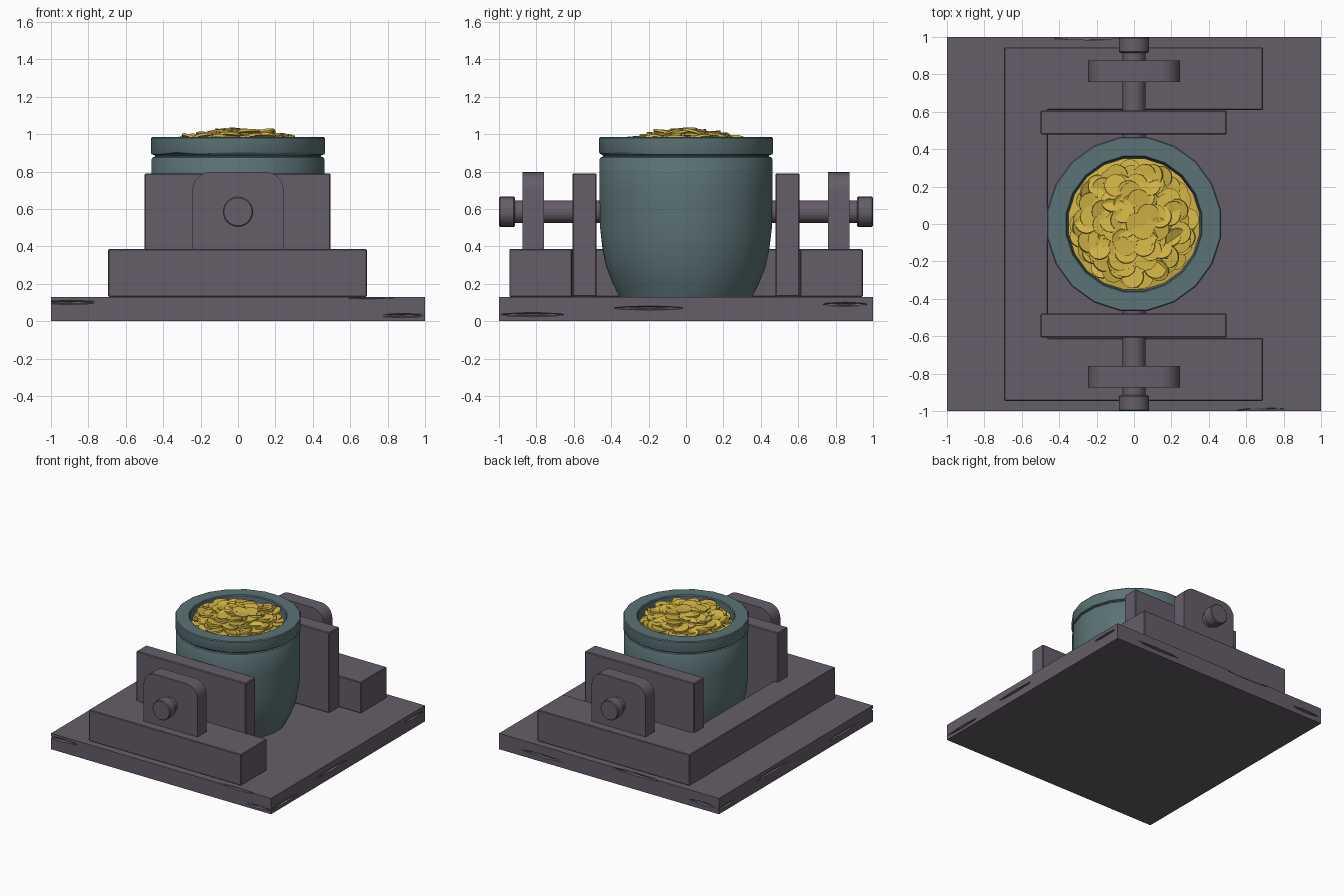
import bpy, bmesh, math, random
from mathutils import Matrix, Vector, Euler

if "Cube" in bpy.data.objects:
    bpy.data.objects.remove(bpy.data.objects["Cube"])

random.seed(7)


def material(name, r, g, b):
    m = bpy.data.materials.new(name)
    m.diffuse_color = (r, g, b, 1)
    m.use_nodes = True
    m.node_tree.nodes["Principled BSDF"].inputs["Base Color"].default_value = m.diffuse_color
    return m


STONE = material("stone", 0.13, 0.11, 0.14)
IRON = material("iron", 0.105, 0.17, 0.18)
GOLD = material("gold", 0.65, 0.46, 0.06)


def finish(name, bm, mat, smooth=None, bevel=0):
    bmesh.ops.recalc_face_normals(bm, faces=bm.faces)
    me = bpy.data.meshes.new(name)
    bm.to_mesh(me)
    bm.free()
    ob = bpy.data.objects.new(name, me)
    bpy.context.collection.objects.link(ob)
    me.materials.append(mat)
    if bevel:
        mod = ob.modifiers.new("bevel", 'BEVEL')
        mod.width, mod.segments = bevel, 1
    if smooth:
        bpy.ops.object.select_all(action='DESELECT')
        ob.select_set(True)
        bpy.context.view_layer.objects.active = ob
        bpy.ops.object.shade_smooth_by_angle(angle=math.radians(smooth))
    return ob


def prism(name, points, direction, mat, **kw):
    """Extrude a planar outline along a direction."""
    bm = bmesh.new()
    face = bm.faces.new([bm.verts.new(p) for p in points])
    ext = bmesh.ops.extrude_face_region(bm, geom=[face])
    bmesh.ops.translate(bm, vec=direction,
                        verts=[v for v in ext['geom'] if isinstance(v, bmesh.types.BMVert)])
    return finish(name, bm, mat, **kw)


def box(name, x0, x1, y0, y1, z0, z1, **kw):
    pts = [(x0, y0, z0), (x1, y0, z0), (x1, y1, z0), (x0, y1, z0)]
    return prism(name, pts, (0, 0, z1 - z0), STONE, **kw)


def rod(name, r, y0, y1, bevel=0):
    bm = bmesh.new()
    mat = Matrix.Translation((0, (y0 + y1) / 2, 0.585)) @ Matrix.Rotation(math.pi / 2, 4, 'X')
    bmesh.ops.create_cone(bm, cap_ends=True, segments=24, radius1=r, radius2=r,
                          depth=abs(y1 - y0), matrix=mat)
    return finish(name, bm, STONE, smooth=35, bevel=bevel)


# base slab with chipped edges
slab = box("base_slab", -1, 1, -1, 1, 0, 0.13)
bm = bmesh.new()
chips = [(-0.9, -1, 0.1, 'x', 0.17), (0.88, -1, 0.03, 'x', 0.14), (0.7, -1, 0.13, 'x', 0.18),
         (1, -0.82, 0.035, 'y', 0.2), (1, -0.2, 0.07, 'y', 0.22), (1, 0.85, 0.09, 'y', 0.14),
         (-0.25, 1, 0.125, 'x', 0.24), (0.6, 1, 0.05, 'x', 0.22), (-0.85, 1, 0.05, 'x', 0.14),
         (-1, -0.6, 0.06, 'y', 0.2), (-1, 0.3, 0.09, 'y', 0.24), (-1, 0.9, 0.04, 'y', 0.13)]
for x, y, z, axis, length in chips:
    size = (length, 0.02, 0.012) if axis == 'x' else (0.02, length, 0.012)
    bmesh.ops.create_icosphere(bm, subdivisions=1, radius=1,
                               matrix=Matrix.Translation((x, y, z)) @ Matrix.Diagonal((*size, 1)))
cutter = finish("chip_cutter", bm, STONE)
cutter.hide_render = True
cutter.hide_set(True)
mod = slab.modifiers.new("chips", 'BOOLEAN')
mod.operation, mod.object, mod.solver = 'DIFFERENCE', cutter, 'EXACT'

# U-shaped step, open towards +x
U = [(-0.695, -0.945), (0.69, -0.945), (0.69, -0.61), (-0.46, -0.61),
     (-0.46, 0.61), (0.69, 0.61), (0.69, 0.945), (-0.695, 0.945)]
prism("step_frame", [(x, y, 0.13) for x, y in U], (0, 0, 0.255), STONE, bevel=0.005)

# side supports and pivots, front and back
for s, side in ((-1, "front"), (1, "back")):
    ya, yb = sorted((s * 0.478, s * 0.608))
    box(side + "_support_plate", -0.5, 0.495, ya, yb, 0.13, 0.79, bevel=0.006)
    w, top, r = 0.245, 0.797, 0.1
    outline = [(-w, 0.38), (w, 0.38)]
    for cx, start in ((w - r, 0), (r - w, 90)):
        for i in range(7):
            a = math.radians(start + i * 15)
            outline.append((cx + r * math.cos(a), top - r + r * math.sin(a)))
    prism(side + "_bracket", [(x, s * 0.76, z) for x, z in outline],
          (0, s * 0.115, 0), STONE, smooth=30)
    rod(side + "_axle", 0.061, s * 0.44, s * 0.93)
    rod(side + "_axle_cap", 0.081, s * 0.915, s * 1.0, bevel=0.006)

# pot: lathed profile with a grooved rim and hollow inside
PROFILE = [(0, 0.13), (0.36, 0.13), (0.40, 0.205), (0.432, 0.29), (0.453, 0.38), (0.465, 0.5),
           (0.468, 0.7), (0.467, 0.868), (0.462, 0.876), (0.45, 0.88), (0.45, 0.886),
           (0.468, 0.892), (0.471, 0.9), (0.471, 0.978), (0.465, 0.985), (0.368, 0.985),
           (0.362, 0.978), (0.358, 0.8), (0.34, 0.4), (0, 0.3)]
SIDES = 20
bm = bmesh.new()
rings = []
for i, (r, z) in enumerate(PROFILE):
    if r == 0:
        rings.append([bm.verts.new((0, 0, z))] * SIDES)
        continue
    ring = []
    for k in range(SIDES):
        a = 2 * math.pi * (k + 0.5) / SIDES
        dent = random.uniform(0, 0.01) if 2 <= i <= 4 else 0
        lift = random.uniform(-0.004, 0.012) if i in (11, 12) and math.sin(a) < -0.7 else 0
        ring.append(bm.verts.new(((r - dent) * math.cos(a), (r - dent) * math.sin(a), z + lift)))
    rings.append(ring)
for lo, hi in zip(rings, rings[1:]):
    for k in range(SIDES):
        n = (k + 1) % SIDES
        quad = list(dict.fromkeys((lo[k], lo[n], hi[n], hi[k])))
        bm.faces.new(quad)
finish("pot", bm, IRON, smooth=35)


# heap of coins over a filler mound
def heap(r):
    return 0.925 + 0.085 * (1 - (r / 0.36) ** 2)


bm = bmesh.new()
bmesh.ops.create_circle(bm, cap_ends=True, segments=SIDES, radius=0.355,
                        matrix=Matrix.Translation((0, 0, 0.905)) @ Matrix.Rotation(math.pi / SIDES, 4, 'Z'))
bmesh.ops.poke(bm, faces=bm.faces[:])
for v in bm.verts:
    if v.co.xy.length < 0.01:
        v.co.z = 0.965
finish("coin_bed", bm, GOLD)

bm = bmesh.new()
COUNT = 170
for i in range(COUNT):
    r = 0.292 * math.sqrt((i + 0.5) / COUNT)
    a = i * 2.39996 + random.uniform(-0.15, 0.15)
    pos = Vector((r * math.cos(a), r * math.sin(a), heap(r) + random.uniform(-0.03, 0.012)))
    tilt = Euler((random.gauss(0, 0.16), random.gauss(0, 0.16), random.uniform(0, 6))).to_matrix().to_4x4()
    bmesh.ops.create_cone(bm, cap_ends=True, segments=18, radius1=0.06, radius2=0.06,
                          depth=0.013, matrix=Matrix.Translation(pos) @ tilt)
finish("coins", bm, GOLD, smooth=35)
